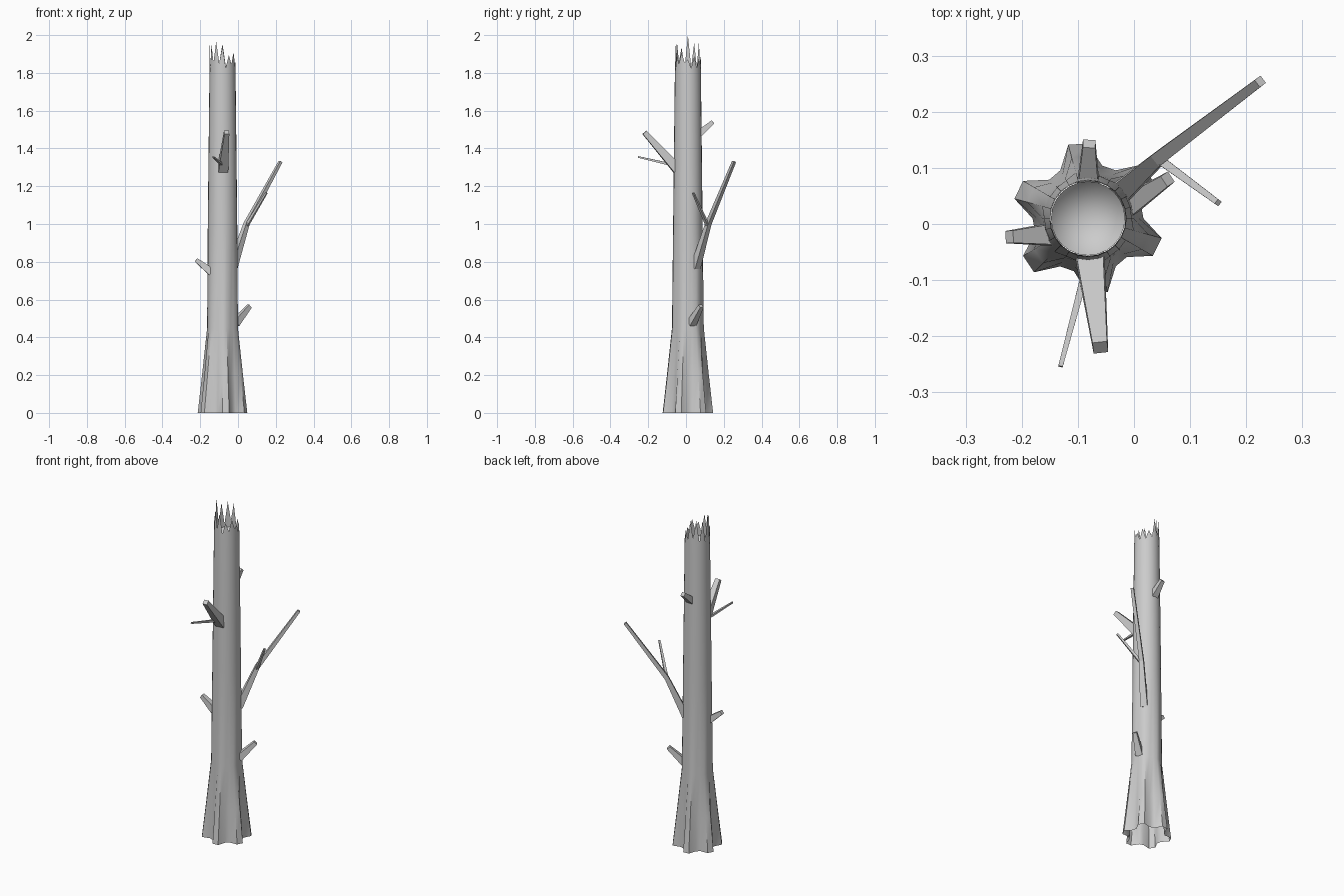
import bpy, bmesh, math, random
from mathutils import Vector

if "Cube" in bpy.data.objects:
    bpy.data.objects.remove(bpy.data.objects["Cube"])

random.seed(4)
CX, CY = -0.082, 0.01
SIDES = 24

bark = bpy.data.materials.new("grey bark")
bark.use_nodes = True
bark.diffuse_color = (0.6, 0.6, 0.6, 1)
bark.node_tree.nodes["Principled BSDF"].inputs["Base Color"].default_value = (0.6, 0.6, 0.6, 1)


def finish(name, bm, smooth):
    mesh = bpy.data.meshes.new(name)
    bm.to_mesh(mesh)
    bm.free()
    mesh.materials.append(bark)
    obj = bpy.data.objects.new(name, mesh)
    bpy.context.collection.objects.link(obj)
    if smooth:
        bpy.ops.object.select_all(action='DESELECT')
        obj.select_set(True)
        bpy.context.view_layer.objects.active = obj
        bpy.ops.object.shade_smooth_by_angle(angle=math.radians(40))
    return obj


def bridge(bm, a, b):
    n = len(a)
    for i in range(n):
        bm.faces.new((a[i], a[(i + 1) % n], b[(i + 1) % n], b[i]))


def ring(bm, radius, height):
    """Ring whose radius and height are functions of the angle."""
    verts = []
    for i in range(SIDES):
        a = math.tau * i / SIDES
        r = radius(a)
        verts.append(bm.verts.new((CX + r * math.cos(a), CY + r * math.sin(a), height(i, a))))
    return verts


# Trunk: star shaped root flare fading into a round, slightly tapered stem
def root_radius(flare, base):
    def radius(a):
        lobe = abs(math.cos(3 * (a + math.radians(22)))) if math.cos(6 * (a + math.radians(22))) > -1 else 0
        lobe = (0.5 + 0.5 * math.cos(6 * (a + math.radians(22)))) ** 1.3
        return base + flare * lobe
    return radius


def splinter(i, a):
    if i % 2:
        return 1.835 + random.uniform(-0.015, 0.025)
    return 1.93 - 0.035 * math.cos(a) + random.uniform(-0.04, 0.03)


bm = bmesh.new()
levels = [(0, 0.05, 0.094), (0.2, 0.029, 0.088), (0.45, 0.004, 0.081),
          (1.0, 0, 0.078), (1.45, 0, 0.073), (1.8, 0, 0.069)]
rings = [ring(bm, root_radius(f, r), lambda i, a, z=z: z) for z, f, r in levels]
rings.append(ring(bm, lambda a: 0.067, splinter))
rings[-1][SIDES // 2].co.z = 2.0
for low, high in zip(rings, rings[1:]):
    bridge(bm, low, high)
finish("trunk", bm, True)

# Hollow inside the broken top
bm = bmesh.new()
rim = ring(bm, lambda a: 0.066, lambda i, a: 1.81)
floor = bm.verts.new((CX, CY, 1.73))
for i in range(SIDES):
    bm.faces.new((rim[i], rim[(i + 1) % SIDES], floor))
finish("trunk_hollow", bm, True)


# Branches: square tapered sticks along a path of (point, half width)
def branch(name, *path):
    bm = bmesh.new()
    points = [Vector(p) for p, w in path]
    loops = []
    for k, (p, w) in enumerate(path):
        d = (points[min(k + 1, len(path) - 1)] - points[max(k - 1, 0)]).normalized()
        side = d.cross(Vector((0, 0, 1))).normalized()
        up = side.cross(d)
        loops.append([bm.verts.new(points[k] + w * (side * s + up * t))
                      for s, t in ((-1, -1), (1, -1), (1, 1), (-1, 1))])
    for low, high in zip(loops, loops[1:]):
        bridge(bm, low, high)
    bm.faces.new(loops[0][::-1])
    bm.faces.new(loops[-1])
    bmesh.ops.recalc_face_normals(bm, faces=bm.faces)
    finish(name, bm, False)


branch("long_branch", ((-0.03, 0.05, 0.77), 0.02), ((0.045, 0.118, 1.0), 0.012), ((0.225, 0.254, 1.33), 0.008))
branch("long_branch_twig", ((0.045, 0.115, 0.99), 0.008), ((0.15, 0.038, 1.165), 0.005))
branch("low_left_stub", ((-0.015, 0.03, 0.475), 0.02), ((0.06, 0.08, 0.565), 0.011))
branch("right_stub", ((-0.14, -0.018, 0.745), 0.02), ((-0.222, -0.023, 0.81), 0.011))
branch("front_branch", ((-0.08, -0.045, 1.29), 0.026), ((-0.06, -0.22, 1.485), 0.013))
branch("front_twig", ((-0.085, -0.08, 1.315), 0.007), ((-0.131, -0.254, 1.355), 0.004))
branch("back_stub", ((-0.082, 0.06, 1.47), 0.02), ((-0.08, 0.143, 1.54), 0.011))
